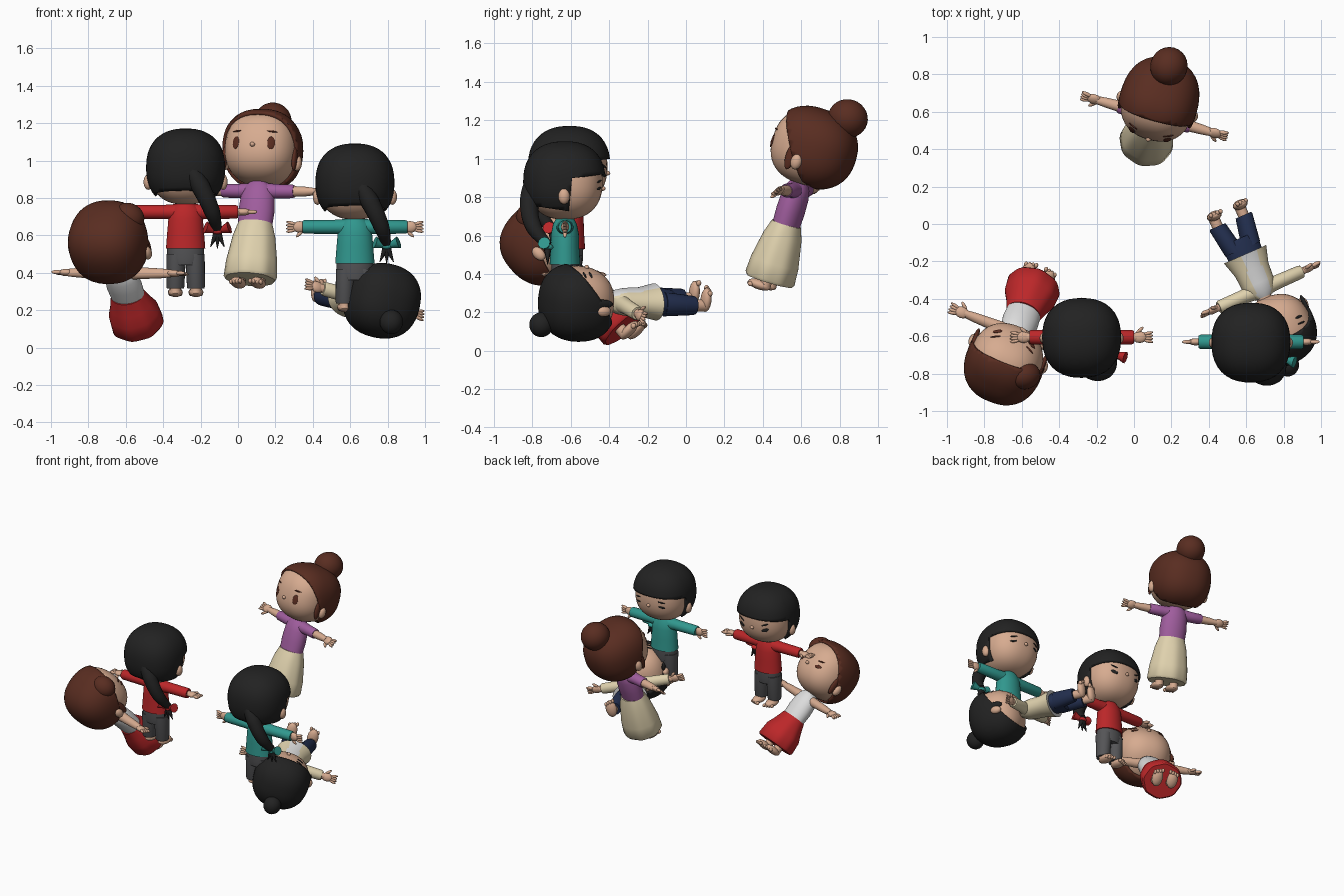
import bpy, bmesh, math
from mathutils import Matrix, Vector

if "Cube" in bpy.data.objects:
    bpy.data.objects.remove(bpy.data.objects["Cube"])

COLOURS = {
    "skin": (.68, .41, .28), "brown": (.10, .026, .015), "black": (.016, .016, .016),
    "purple": (.35, .11, .34), "cream": (.74, .64, .42), "red": (.50, .02, .022),
    "white": (.72, .72, .72), "teal": (.03, .31, .27), "grey": (.09, .09, .095),
    "navy": (.016, .027, .075)}
MATS = {}
for key, rgb in COLOURS.items():
    m = bpy.data.materials.new(key)
    m.use_nodes = True
    m.diffuse_color = (*rgb, 1)
    m.node_tree.nodes["Principled BSDF"].inputs["Base Color"].default_value = (*rgb, 1)
    MATS[key] = m

POWER = 2.35   # roundness of the head
SKULL = .196


def finish(name, bm, colour, frame, second=None):
    """Turn a bmesh into a smooth object standing in a figure's frame."""
    bmesh.ops.recalc_face_normals(bm, faces=bm.faces)
    me = bpy.data.meshes.new(name)
    bm.to_mesh(me)
    bm.free()
    ob = bpy.data.objects.new(name, me)
    bpy.context.collection.objects.link(ob)
    me.materials.append(MATS[colour])
    if second:
        me.materials.append(MATS[second])
    ob.matrix_world = frame
    bpy.ops.object.select_all(action='DESELECT')
    ob.select_set(True)
    bpy.context.view_layer.objects.active = ob
    bpy.ops.object.shade_smooth_by_angle(angle=math.radians(50))
    return ob


def ball(bm, at, size, turn=Matrix(), seg=16):
    mat = Matrix.Translation(at) @ turn @ Matrix.Diagonal((*size, 1))
    bmesh.ops.create_uvsphere(bm, u_segments=seg, v_segments=seg // 2 + 2, radius=1, matrix=mat)


def cone(bm, at, direction, r1, r2, length):
    turn = Vector(direction).to_track_quat('Z', 'Y').to_matrix().to_4x4()
    mat = Matrix.Translation(at) @ turn @ Matrix.Translation((0, 0, length / 2))
    bmesh.ops.create_cone(bm, cap_ends=True, segments=10, radius1=r1, radius2=r2, depth=length, matrix=mat)


def loft(bm, profile, place=Matrix(), folds=0, n=32):
    """Stack elliptical rings (height, half width, half depth, shift in x)."""
    rings = []
    for i, (z, rx, ry, *dx) in enumerate(profile):
        ring = []
        wave = folds * (1 - i / (len(profile) - 1))
        for k in range(n):
            a = math.tau * k / n
            s = 1 + wave * math.cos(8 * a)
            ring.append(bm.verts.new(place @ Vector((rx * s * math.cos(a) + sum(dx), ry * s * math.sin(a), z))))
        rings.append(ring)
    for lo, hi in zip(rings, rings[1:]):
        for k in range(n):
            bm.faces.new((lo[k], lo[(k + 1) % n], hi[(k + 1) % n], hi[k]))
    bm.faces.new(rings[0])
    bm.faces.new(rings[-1])


def head_ball(bm, radius, back=1):
    """A slightly boxy sphere, stretched at the back."""
    bmesh.ops.create_uvsphere(bm, u_segments=40, v_segments=26, radius=1)
    for v in bm.verts:
        v.co *= radius / sum(abs(c) ** POWER for c in v.co) ** (1 / POWER)
        if v.co.y > 0:
            v.co.y *= back


def make_head(who, hair, fringe, hairline, back, frame):
    bm = bmesh.new()
    head_ball(bm, SKULL)
    for s in (-1, 1):
        ball(bm, (s * .2, .005, -.075), (.025, .03, .042))
    ball(bm, (0, -.197, -.035), (.014, .014, .012))
    finish(who + "_head", bm, "skin", frame)
    # hair cap cut along the hairline
    bm = bmesh.new()
    head_ball(bm, .211, back)
    if fringe:
        cuts = [(Vector((0, -.15, 1)), -.15), (Vector((0, .12, 1)), .015), (Vector((0, 1, .1)), -.035)]
    else:
        cuts = [(Vector((0, .4, 1)), -.15), (Vector((0, 1, hairline[0])), hairline[1])]
    for no, d in cuts:
        bmesh.ops.bisect_plane(bm, geom=bm.verts[:] + bm.edges[:] + bm.faces[:],
                               plane_co=no * (d / no.length_squared), plane_no=no)

    def bare(p):
        below = [no.dot(p) < d for no, d in cuts]
        return below[0] or all(below[1:])
    gone = [f for f in bm.faces if bare(f.calc_center_median())]
    bmesh.ops.delete(bm, geom=gone, context='FACES')
    ob = finish(who + "_hair", bm, hair, frame)
    mod = ob.modifiers.new("thickness", 'SOLIDIFY')
    mod.thickness, mod.offset = .022, -1
    if not fringe:
        bm = bmesh.new()
        for s in (-1, 1):
            ball(bm, (s * .194, -.035, -.06), (.014, .026, .07))
        finish(who + "_side_locks", bm, hair, frame)


def make_face(who, colour, frame, eye, tilt, eye_z):
    """Eyes and brows laid flat on the face."""
    for part, z, w, h in (("eyes", eye_z, *eye), ("brows", eye_z + .03 + eye[1], .028, .005)):
        bm = bmesh.new()
        for s in (-1, 1):
            x = s * .098
            y = -SKULL * (1 - abs(x / SKULL) ** POWER - abs(z / SKULL) ** POWER) ** (1 / POWER)
            yaw = math.atan2(s * abs(x) ** (POWER - 1), abs(y) ** (POWER - 1))
            turn = Matrix.Rotation(yaw, 4, 'Z') @ Matrix.Rotation(-s * tilt, 4, 'Y')
            ball(bm, (x, y, z), (w, .005, h), turn)
        finish(f"{who}_{part}", bm, colour, frame)


def make_arms(who, frame, z, sleeve, cuff, reach, roll):
    for side, s in (("left", 1), ("right", -1)):
        place = frame @ Matrix.Translation((0, 0, z)) @ Matrix.Diagonal((s, 1, 1, 1))
        along = Matrix.Rotation(math.pi / 2, 4, 'Y')
        wrist = reach - .11
        bm = bmesh.new()
        loft(bm, [(.05, .034, .036), (wrist - .04, .026, .027), (wrist + .02, .018, .022)], along, n=20)
        hand = bmesh.new()
        ball(hand, (.035, 0, 0), (.04, .031, .019))
        for k in range(4):
            a = (k - 1.5) * .16
            ball(hand, (.078, math.sin(a) * .085, 0), (.032, .0095, .011), Matrix.Rotation(a, 4, 'Z'), 10)
        ball(hand, (.035, -.036, 0), (.028, .01, .01), Matrix.Rotation(-.75, 4, 'Z'), 10)
        hand.transform(Matrix.Translation((wrist, 0, 0)) @ Matrix.Rotation(roll, 4, 'X'))
        finish(f"{who}_{side}_hand", hand, "skin", place)
        finish(f"{who}_{side}_arm", bm, "skin", place)
        if sleeve:
            bm = bmesh.new()
            loft(bm, [(.04, .043, .047), (.11, .038, .04), (cuff - .01, .036, .038), (cuff, .032, .033)], along, n=24)
            finish(f"{who}_{side}_sleeve", bm, sleeve, place)


def make_feet(who, frame, spread):
    bm = bmesh.new()
    for s in (-1, 1):
        ball(bm, (s * spread, -.03, .026), (.04, .064, .026))
        loft(bm, [(.02, .03, .032, s * spread), (.14, .03, .03, s * spread)], n=16)
        for k in range(4):
            ball(bm, (s * (spread - .027 + k * .018), -.088 + k * .006, .018), (.011, .016, .013), seg=10)
    finish(who + "_feet", bm, "skin", frame)


def make_body(who, frame, hz, top, bottom, skirt, hip, hem, spread, panel):
    neck = hz - .185
    bm = bmesh.new()
    loft(bm, [(neck - .05, .045, .042), (neck + .04, .04, .04)])
    finish(who + "_neck", bm, "skin", frame)
    # upper garment, with an optional front panel
    flare = .125 if panel else .092 if skirt else .105
    bm = bmesh.new()
    loft(bm, [(hip - .01, flare, flare * .76), (hip + .08, .098, .074), (neck - .085, .092, .072),
              (neck - .035, .082, .062), (neck - .005, .05, .046)], n=48)
    if panel:
        for f in bm.faces:
            c = f.calc_center_median()
            if c.y < 0 and abs(c.x) < .042:
                f.material_index = 1
    finish(who + "_top", bm, top, frame, panel)
    bm = bmesh.new()
    if skirt:
        loft(bm, [(hem, .132, .122), (hem + .015, .143, .133), (hem + .1, .138, .128), (hip - .06, .115, .102),
                  (hip, .097, .082), (hip + .012, .093, .078)], folds=.02, n=64)
        finish(who + "_skirt", bm, bottom, frame)
    else:
        loft(bm, [(hip - .1, .085, .062), (hip - .06, .1, .07), (hip + .01, .098, .07)])
        for s in (-1, 1):
            loft(bm, [(hem, .045, .046, s * spread), (hem + .01, .048, .05, s * spread),
                      (hip - .04, .052, .064, s * .05)], n=24)
        finish(who + "_trousers", bm, bottom, frame)


def make_bun(who, hair, frame, radius, y):
    bm = bmesh.new()
    ball(bm, (0, y, .205), (radius, radius * 1.05, radius), seg=24)
    finish(who + "_bun", bm, hair, frame)


def make_braid(who, frame, ribbon):
    cu = bpy.data.curves.new(who + "_braid", 'CURVE')
    cu.dimensions = '3D'
    cu.bevel_depth, cu.bevel_resolution, cu.use_fill_caps = .05, 5, True
    path = [(.02, .15, .76, .7), (-.08, .185, .59, 1), (-.14, .165, .46, .85), (-.17, .09, .36, .5)]
    sp = cu.splines.new('BEZIER')
    sp.bezier_points.add(len(path) - 1)
    for p, (x, y, z, r) in zip(sp.bezier_points, path):
        p.co, p.radius = (x, y, z), r
        p.handle_left_type = p.handle_right_type = 'AUTO'
    cu.materials.append(MATS["black"])
    ob = bpy.data.objects.new(who + "_braid", cu)
    bpy.context.collection.objects.link(ob)
    ob.matrix_world = frame
    end = Vector((-.17, .09, .35))
    bm = bmesh.new()
    for dx in (-.45, 0, .45):
        cone(bm, end, (dx, 0, -1), .022, .002, .09)
    finish(who + "_braid_tip", bm, "black", frame)
    bm = bmesh.new()
    ball(bm, end, (.03, .03, .017))
    for s in (-1, 1):
        cone(bm, end, (s, .3, .35), .008, .033, .07)
    finish(who + "_bow", bm, ribbon, frame)


def person(who, head_at, left, up, hz, hair, top, bottom, skirt=False, hip=.27, hem=.045, spread=.055,
           sleeve=None, cuff=.28, reach=.385, roll=0, panel=None, eye=(.026, .007), tilt=0, eye_z=-.02,
           hairline=(.62, -.055), back=1.03, size=1, bun=None, braid=None):
    z = Vector(up).normalized()
    x = Vector(left)
    x = (x - z * x.dot(z)).normalized()
    rot = Matrix((x, z.cross(x), z)).transposed().to_4x4()
    frame = Matrix.Translation(Vector(head_at) - z * hz) @ rot
    head = Matrix.Translation(head_at) @ rot @ Matrix.Scale(size, 4)
    make_head(who, hair, braid is not None, hairline, back, head)
    make_face(who, hair, head, eye, tilt, eye_z)
    make_arms(who, frame, hz - .235, sleeve, cuff, reach, roll)
    make_body(who, frame, hz, top, bottom, skirt, hip, hem, spread, panel)
    make_feet(who, frame, spread)
    if bun:
        make_bun(who, hair, head, *bun)
    if braid:
        make_braid(who, frame, braid)
    return head


person("purple_figure", (.13, .645, 1.06), (.963, -.268, 0), (.09, .29, .95), .785, "brown", "purple", "cream",
       skirt=True, hip=.355, hem=.055, sleeve="purple", cuff=.2, reach=.41, roll=1, eye=(.021, .035),
       back=1.17, bun=(.1, .15))
person("red_figure", (-.28, -.605, .96), (-1, 0, 0), (0, 0, 1), .69, "black", "red", "grey",
       sleeve="red", braid="red", eye=(.028, .012), tilt=.35, eye_z=-.04)
person("teal_figure", (.625, -.63, .88), (-1, 0, 0), (0, 0, 1), .69, "black", "teal", "grey",
       sleeve="teal", reach=.37, roll=math.pi / 2, braid="teal", tilt=-.2, eye_z=-.035)
swept = person("white_figure", (-.69, -.74, .565), (-.93, .37, 0), (-.25, -.66, .71), .70, "brown", "white", "red",
               skirt=True, hip=.29, hem=.07, roll=.9, eye=(.026, .012), tilt=.25)
person("cream_figure", (.77, -.565, .255), (-.9, -.36, .24), (.40, -.915, 0), .72, "black", "cream", "navy",
       hip=.29, hem=.085, spread=.078, sleeve="cream", cuff=.25, reach=.36, roll=.3, panel="white",
       hairline=(1.3, -.125), size=.94, bun=(.066, .13))

# swept quiff on the bunless figure
quiff = bmesh.new()
ball(quiff, (-.125, -.075, .115), (.085, .075, .07), Matrix.Rotation(-.7, 4, 'Y'), 24)
finish("white_figure_quiff", quiff, "brown", swept)
